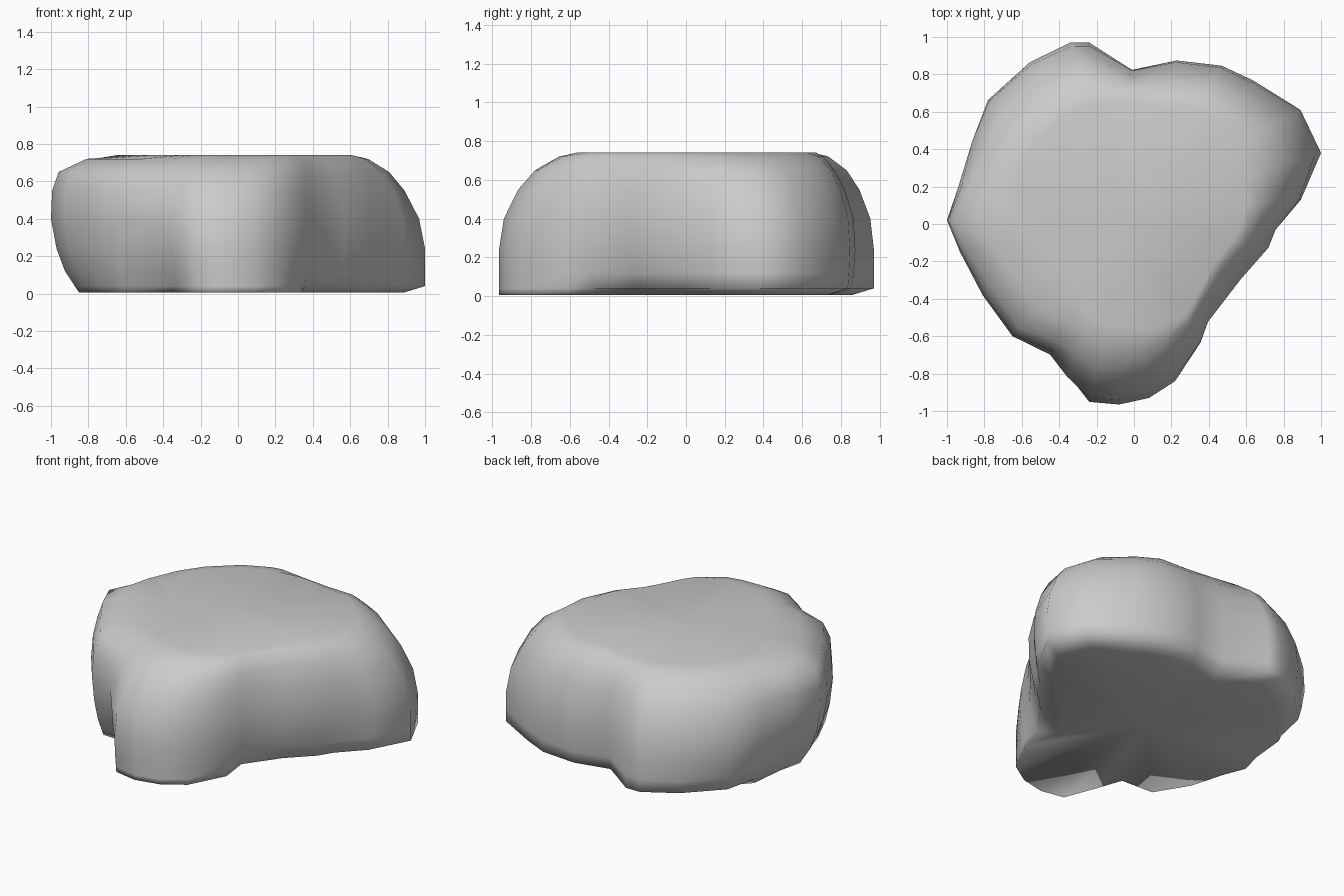
import bpy, bmesh
from mathutils import Vector

if "Cube" in bpy.data.objects:
    bpy.data.objects.remove(bpy.data.objects["Cube"])

# Plan outline, counter-clockwise: x, y, bottom undercut, top rounding, shoulder sharpness
OUTLINE = [
    (1, .38, .0, .32, .9), (.89, .61, .0, .28, .9), (.64, .77, .02, .22, 1), (.47, .85, .02, .2, 1),
    (.23, .88, .03, .2, 1), (-.01, .83, .03, .12, 1), (-.24, .97, .0, .24, 1), (-.34, .97, .0, .26, 1),
    (-.56, .87, .03, .26, 1), (-.79, .67, .06, .26, 1), (-.87, .45, .09, .2, 1.3), (-.94, .2, .13, .17, 2),
    (-1, .02, .15, .19, 3), (-.93, -.15, .14, .18, 3), (-.81, -.38, .09, .2, 2.5), (-.65, -.6, .07, .2, 2.5),
    (-.45, -.7, .16, .2, 1.8), (-.36, -.83, .12, .26, 1.2), (-.24, -.955, .02, .31, 1), (-.08, -.965, .0, .31, 1),
    (.08, -.93, .0, .28, 1), (.22, -.84, .0, .22, 1), (.36, -.64, .04, .13, 1), (.4, -.53, .08, .1, 1),
    (.58, -.3, .09, .13, 1), (.73, -.13, .08, .15, 1), (.77, -.03, .06, .15, 1), (.9, .13, .04, .22, 1),
]
# Height, undercut factor, rounding factor
LEVELS = [(.005, 1, 0), (.04, .85, 0), (.12, .5, 0), (.24, .2, 0), (.4, 0, .08), (.55, 0, .32),
          (.65, 0, .6), (.72, 0, 1), (.742, 0, 1.35)]
CENTRE = Vector((-.05, .05))

bm = bmesh.new()
rings = []
for z, ku, kr in LEVELS:
    ring = []
    for x, y, under, rnd, sharp in OUTLINE:
        p = Vector((x, y))
        # the right and back foot turns under in a shallow lip
        lip = .12 if z < .01 and (x > .38 or y > .6) else 0
        inset = ku * under + lip + kr ** sharp * rnd
        p -= (p - CENTRE).normalized() * inset
        ring.append(bm.verts.new((p.x, p.y, z)))
    rings.append(ring)

# Side walls
n = len(OUTLINE)
for low, high in zip(rings, rings[1:]):
    for i in range(n):
        j = (i + 1) % n
        bm.faces.new((low[i], low[j], high[j], high[i]))

# Top and underside, fanned to a middle point
for ring, z in ((rings[0], .005), (rings[-1], .735)):
    mid = bm.verts.new((CENTRE.x, CENTRE.y, z))
    for i in range(n):
        bm.faces.new((ring[i], ring[(i + 1) % n], mid))
bmesh.ops.recalc_face_normals(bm, faces=bm.faces)

mesh = bpy.data.meshes.new("boulder")
bm.to_mesh(mesh)
bm.free()
rock = bpy.data.objects.new("boulder", mesh)
bpy.context.collection.objects.link(rock)
bpy.context.view_layer.objects.active = rock
rock.select_set(True)
bpy.ops.object.shade_smooth_by_angle(angle=1.75)
